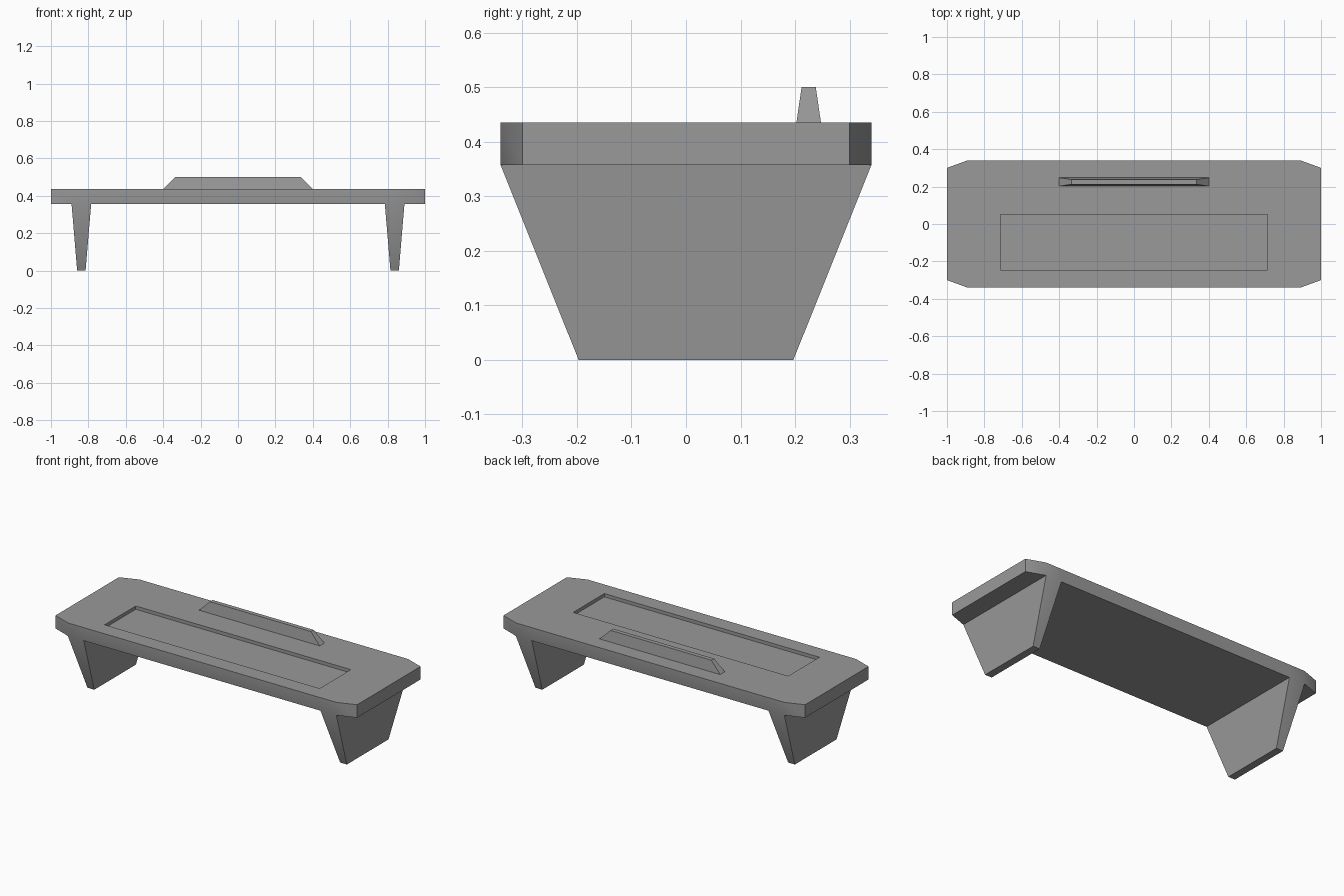
import bpy, bmesh

cube = bpy.data.objects.get("Cube")
if cube:
    bpy.data.objects.remove(cube)

grey = bpy.data.materials.new("mid grey")
grey.use_nodes = True
colour = (0.32, 0.32, 0.32, 1)
grey.diffuse_color = colour
grey.node_tree.nodes["Principled BSDF"].inputs["Base Color"].default_value = colour

TOP, UNDER = 0.435, 0.357


def finish(bm, name):
    bmesh.ops.recalc_face_normals(bm, faces=bm.faces)
    mesh = bpy.data.meshes.new(name)
    bm.to_mesh(mesh)
    bm.free()
    mesh.materials.append(grey)
    obj = bpy.data.objects.new(name, mesh)
    bpy.context.collection.objects.link(obj)
    bpy.ops.object.select_all(action='DESELECT')
    obj.select_set(True)
    bpy.context.view_layer.objects.active = obj
    bpy.ops.object.shade_smooth_by_angle()


# Table slab: cross-sections (x, half depth) joined along its length
stations = [(-1, 0.30), (-0.89, 0.34), (-0.785, 0.34),
            (0.785, 0.34), (0.89, 0.34), (1, 0.30)]
bm = bmesh.new()
rings = [[bm.verts.new((x, y, z)) for y, z in
          ((-d, UNDER), (d, UNDER), (d, TOP), (-d, TOP))] for x, d in stations]
bm.faces.new(rings[0])
bm.faces.new(rings[-1])
under, upper = [], []
for a, b in zip(rings, rings[1:]):
    quads = [bm.faces.new((a[i], b[i], b[(i + 1) % 4], a[(i + 1) % 4])) for i in range(4)]
    under.append(quads[0])
    upper.append(quads[2])
bmesh.ops.recalc_face_normals(bm, faces=bm.faces)

# Tapered legs grown from the underside
for face in (under[1], under[3]):
    foot = bmesh.ops.extrude_discrete_faces(bm, faces=[face])["faces"][0]
    for v in foot.verts:
        side = 1 if v.co.x > 0 else -1
        v.co.x = side * (0.86 if abs(v.co.x) > 0.84 else 0.815)
        v.co.y = 0.197 if v.co.y > 0 else -0.197
        v.co.z = 0

# Shallow tray sunk into the top
tray = upper[2]
bmesh.ops.inset_individual(bm, faces=[tray], thickness=0.05)
for v in tray.verts:
    v.co.x = 0.713 if v.co.x > 0 else -0.713
    v.co.y = 0.05 if v.co.y > 0 else -0.245
floor = bmesh.ops.extrude_discrete_faces(bm, faces=[tray])["faces"][0]
for v in floor.verts:
    v.co.z -= 0.02
finish(bm, "table_with_legs")

# Tapered ledge behind the tray
bm = bmesh.new()
bmesh.ops.create_cube(bm, size=2)
for v in bm.verts:
    high = v.co.z > 0
    v.co.x *= 0.335 if high else 0.40
    v.co.y = 0.225 + v.co.y * (0.013 if high else 0.0225)
    v.co.z = 0.5 if high else TOP
finish(bm, "back_ledge")
